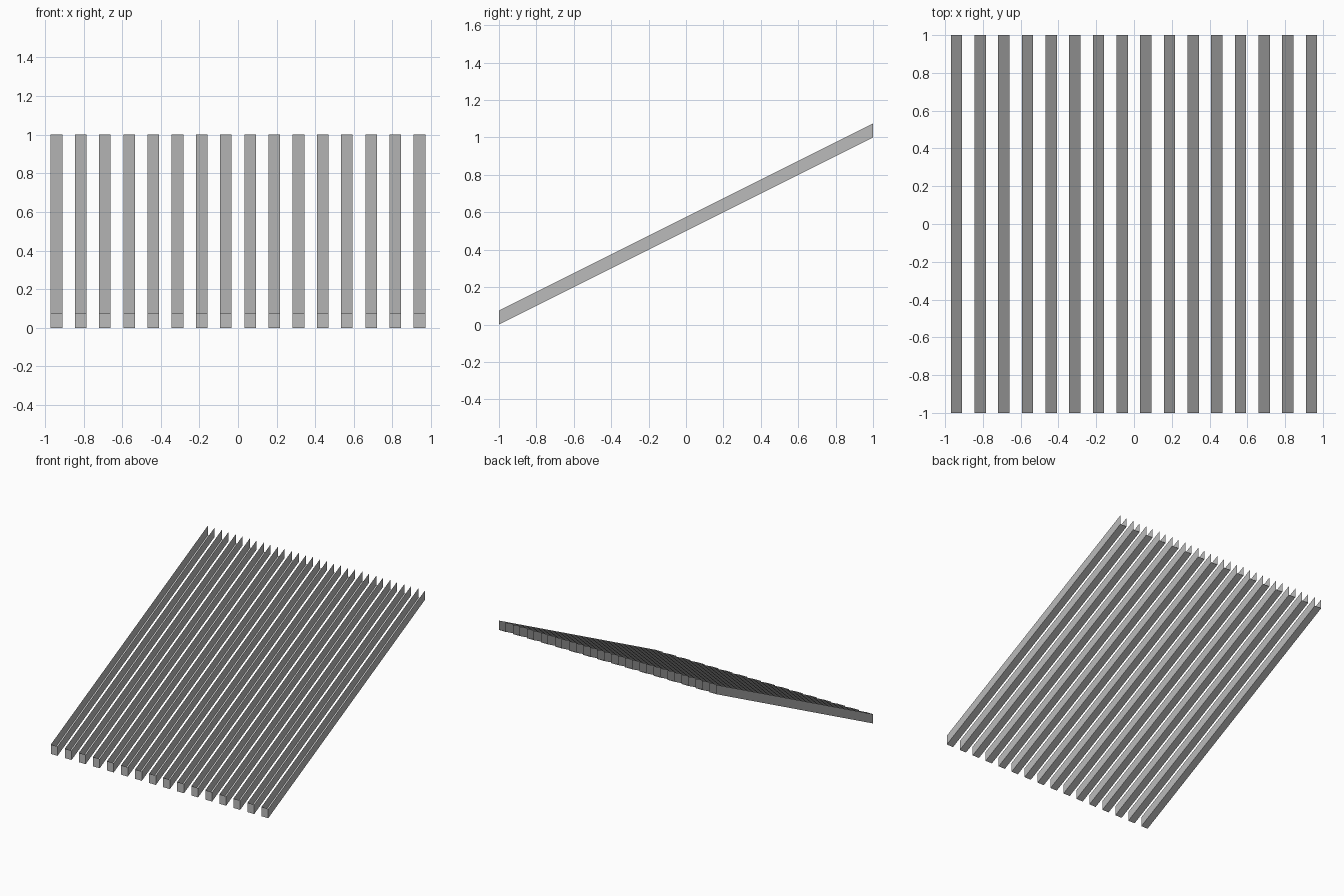
import bpy
import bmesh

cube = bpy.data.objects.get("Cube")
if cube:
    bpy.data.objects.remove(cube, do_unlink=True)

COUNT = 16
WIDTH = 0.06
DEPTH = 0.075
SPAN = 1.94
PITCH = (SPAN - WIDTH) / (COUNT - 1)

grey = bpy.data.materials.new("mid grey")
grey.use_nodes = True
colour = (0.5, 0.5, 0.5, 1)
grey.diffuse_color = colour
grey.node_tree.nodes["Principled BSDF"].inputs["Base Color"].default_value = colour


def channel_mesh():
    """Sloping open channel: floor, two walls and a front cap."""
    bm = bmesh.new()
    bmesh.ops.create_cube(bm, size=1)
    # The top and back stay open
    open_faces = [f for f in bm.faces if f.normal.z > 0.5 or f.normal.y > 0.5]
    bmesh.ops.delete(bm, geom=open_faces, context="FACES_ONLY")
    # Stretch to size, then shear upward toward the back
    for v in bm.verts:
        v.co.x *= WIDTH
        v.co.y *= 2
        v.co.z = (v.co.z + 0.5) * DEPTH + (v.co.y + 1) / 2
    mesh = bpy.data.meshes.new("slat")
    bm.to_mesh(mesh)
    bm.free()
    mesh.materials.append(grey)
    return mesh


# Row of parallel sloping slats
slat = channel_mesh()
for i in range(COUNT):
    obj = bpy.data.objects.new(f"slat_{i + 1}", slat)
    obj.location.x = (i - (COUNT - 1) / 2) * PITCH
    bpy.context.collection.objects.link(obj)
